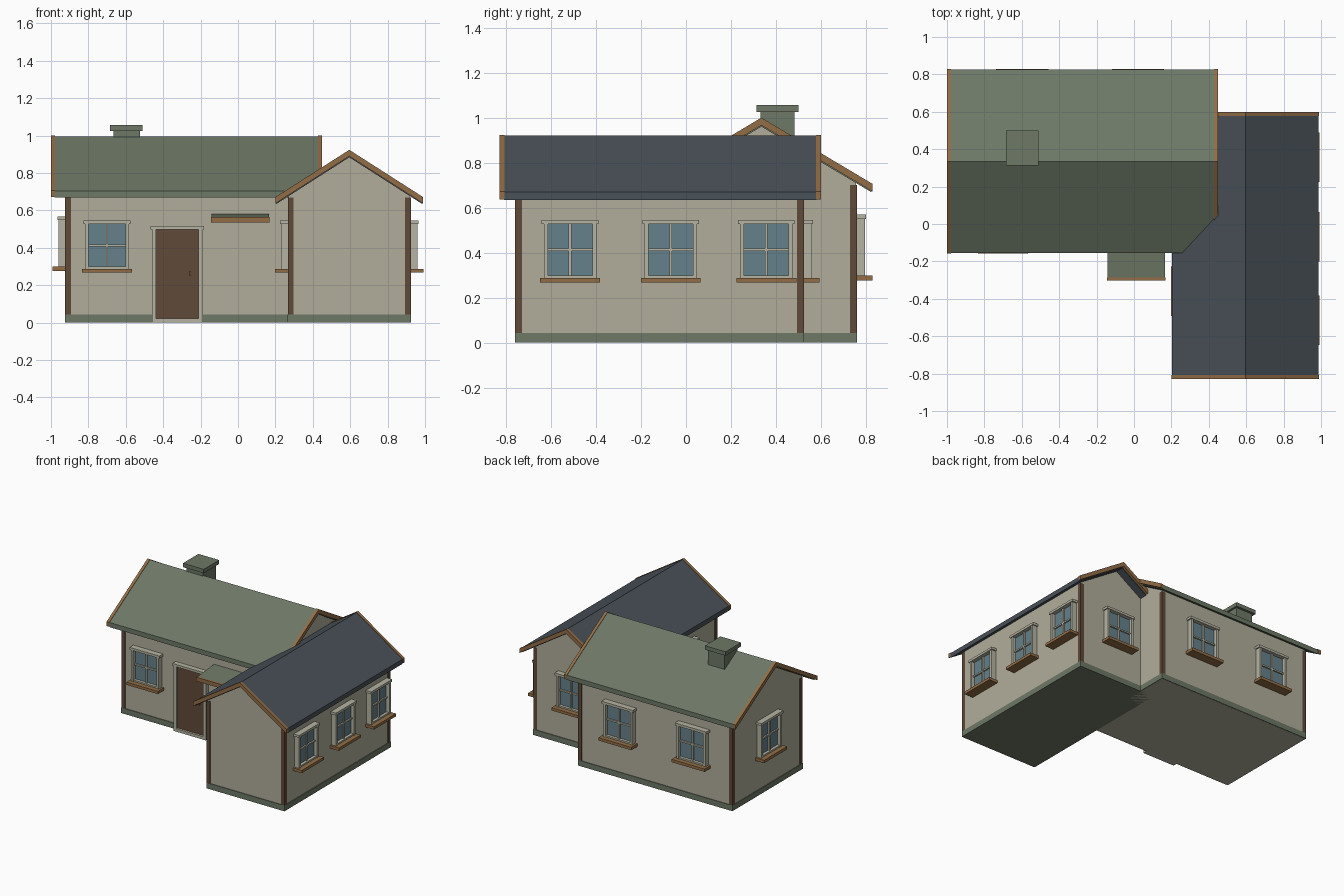
import bpy, bmesh, math
from mathutils import Matrix, Vector

if "Cube" in bpy.data.objects:
    bpy.data.objects.remove(bpy.data.objects["Cube"])


def material(name, rgb):
    m = bpy.data.materials.new(name)
    lin = [(c / 255 / 12.92) if c < 11 else ((c / 255 + 0.055) / 1.055) ** 2.4 for c in rgb]
    m.diffuse_color = (*lin, 1)
    m.use_nodes = True
    m.node_tree.nodes["Principled BSDF"].inputs["Base Color"].default_value = m.diffuse_color
    return m


WALL = material("wall_plaster", (177, 173, 155))
TRIM = material("pale_trim", (181, 179, 162))
GREEN = material("green_slate", (109, 120, 102))
BLUE = material("blue_slate", (73, 81, 88))
WOOD = material("light_wood", (146, 109, 70))
BROWN = material("dark_wood", (96, 74, 57))
GLASS = material("window_glass", (102, 129, 139))


def finish(name, bm, mats, matrix=None):
    bmesh.ops.recalc_face_normals(bm, faces=bm.faces)
    mesh = bpy.data.meshes.new(name)
    bm.to_mesh(mesh)
    bm.free()
    for m in mats:
        mesh.materials.append(m)
    ob = bpy.data.objects.new(name, mesh)
    if matrix:
        ob.matrix_world = matrix
    bpy.context.collection.objects.link(ob)
    return ob


def add_box(bm, x0, x1, y0, y1, z0, z1, slot=0):
    mat = Matrix.Translation(((x0 + x1) / 2, (y0 + y1) / 2, (z0 + z1) / 2)) @ \
        Matrix.Diagonal((x1 - x0, y1 - y0, z1 - z0, 1))
    verts = bmesh.ops.create_cube(bm, size=1, matrix=mat)["verts"]
    for f in {f for v in verts for f in v.link_faces}:
        f.material_index = slot


def boxes(name, mats, parts, matrix=None):
    bm = bmesh.new()
    for p in parts:
        add_box(bm, *p)
    return finish(name, bm, mats, matrix)


def extrude(name, mat, profile, axis, a, b):
    """Extrude a (u, z) profile from a to b along the x or y axis."""
    bm = bmesh.new()
    verts = [bm.verts.new((a, u, z) if axis == "x" else (u, a, z)) for u, z in profile]
    face = bm.faces.new(verts)
    out = bmesh.ops.extrude_face_region(bm, geom=[face])["geom"]
    shift = Vector((b - a, 0, 0) if axis == "x" else (0, b - a, 0))
    bmesh.ops.translate(bm, vec=shift, verts=[v for v in out if isinstance(v, bmesh.types.BMVert)])
    return finish(name, bm, [mat])


def chevron(c, half, ridge, slope, thick):
    eave = ridge - half * slope
    return [(c - half, eave), (c, ridge), (c + half, eave),
            (c + half, eave - thick), (c, ridge - thick), (c - half, eave - thick)]


def block(name, axis, c, half_wall, half_roof, ridge, slope, wall, roof, floor, mat):
    """Gabled walls, roof slab and the two pairs of verge boards."""
    top = ridge - 0.025
    w = half_wall
    extrude(name + "_walls", WALL,
            [(c - w, floor), (c + w, floor), (c + w, top - w * slope), (c, top), (c - w, top - w * slope)],
            axis, *wall)
    extrude(name + "_roof", mat, chevron(c, half_roof, ridge, slope, 0.036), axis,
            roof[0] + 0.02, roof[1] - 0.02)
    board = chevron(c, half_roof + 0.003, ridge + 0.004, slope, 0.034)
    extrude(name + "_verge_board_a", WOOD, board, axis, roof[0], roof[0] + 0.022)
    extrude(name + "_verge_board_b", WOOD, board, axis, roof[1] - 0.022, roof[1])


# Main house and front wing
block("main", "x", 0.335, 0.42, 0.49, 0.996, 0.596, (-0.92, 0.378), (-1.0, 0.45), 0.0, GREEN)
block("wing", "y", 0.595, 0.325, 0.392, 0.92, 0.64, (-0.755, 0.52), (-0.828, 0.6), 0.002, BLUE)

# Plinths
boxes("main_plinth", [GREEN], [(-0.925, 0.383, -0.09, 0.76, 0.001, 0.043)])
boxes("wing_plinth", [GREEN], [(0.265, 0.925, -0.76, 0.525, 0.0, 0.043)])

# Corner posts: corner position and inward direction
for x, y, sx, sy, top in [(-0.92, -0.085, 1, 1, 0.70), (-0.92, 0.755, 1, -1, 0.70),
                          (0.378, 0.755, -1, -1, 0.70), (0.27, -0.755, 1, 1, 0.67),
                          (0.92, -0.755, -1, 1, 0.67), (0.92, 0.52, -1, -1, 0.67)]:
    xs = sorted((x - sx * 0.004, x + sx * 0.026))
    ys = sorted((y - sy * 0.004, y + sy * 0.026))
    boxes("corner_post", [BROWN], [(*xs, *ys, 0.043, top)])


def window(x, y, angle, base=0.267, s=1.0):
    """Four-pane window; local -y points out of the wall."""
    parts = [(-0.102, 0.102, -0.014, 0.005, 0.025, 0.262, 1)]
    for sx in (-1, 1):
        parts.append((*sorted((sx * 0.099, sx * 0.117)), -0.04, 0.005, 0.02, 0.26, 0))
    parts += [(-0.117, 0.117, -0.036, 0.005, 0.02, 0.032, 0),
              (-0.126, 0.126, -0.045, 0.005, 0.26, 0.278, 0),
              (-0.006, 0.006, -0.026, 0.0, 0.025, 0.262, 0),
              (-0.1, 0.1, -0.025, 0.0, 0.141, 0.152, 0),
              (-0.133, 0.133, -0.073, 0.005, 0.0, 0.021, 2)]
    m = Matrix.Translation((x, y, base)) @ Matrix.Rotation(math.radians(angle), 4, "Z") \
        @ Matrix.Diagonal((s, 1, s, 1))
    boxes("window", [TRIM, GLASS, WOOD], parts, m)


window(-0.70, -0.085, 0)
for wy in (-0.515, -0.068, 0.357):
    window(0.92, wy, 90)
window(0.27, -0.36, -90)
window(0.59, 0.52, 180)
window(-0.92, 0.335, -90, 0.277, 1.05)
for wx in (-0.598, 0.022):
    window(wx, 0.755, 180, 0.277, 1.05)

# Front door with surround, threshold and handle
boxes("door", [BROWN, TRIM, WOOD],
      [(-0.44, -0.208, -0.103, -0.08, 0.02, 0.5, 0),
       (-0.46, -0.438, -0.12, -0.08, 0.0, 0.5, 1),
       (-0.21, -0.188, -0.12, -0.08, 0.0, 0.5, 1),
       (-0.467, -0.181, -0.125, -0.08, 0.498, 0.516, 1),
       (-0.46, -0.188, -0.12, -0.08, 0.0, 0.022, 1),
       (-0.26, -0.25, -0.115, -0.1, 0.25, 0.275, 2)])

# Small canopy on the front wall
extrude("canopy_roof", GREEN, [(-0.08, 0.582), (-0.287, 0.562), (-0.287, 0.542), (-0.08, 0.56)],
        "x", -0.143, 0.166)
boxes("canopy_fascia", [WOOD], [(-0.145, 0.168, -0.302, -0.285, 0.535, 0.565)])

# Chimney
boxes("chimney", [GREEN], [(-0.665, -0.525, 0.33, 0.482, 0.85, 1.03),
                           (-0.685, -0.51, 0.314, 0.5, 1.026, 1.056)])
